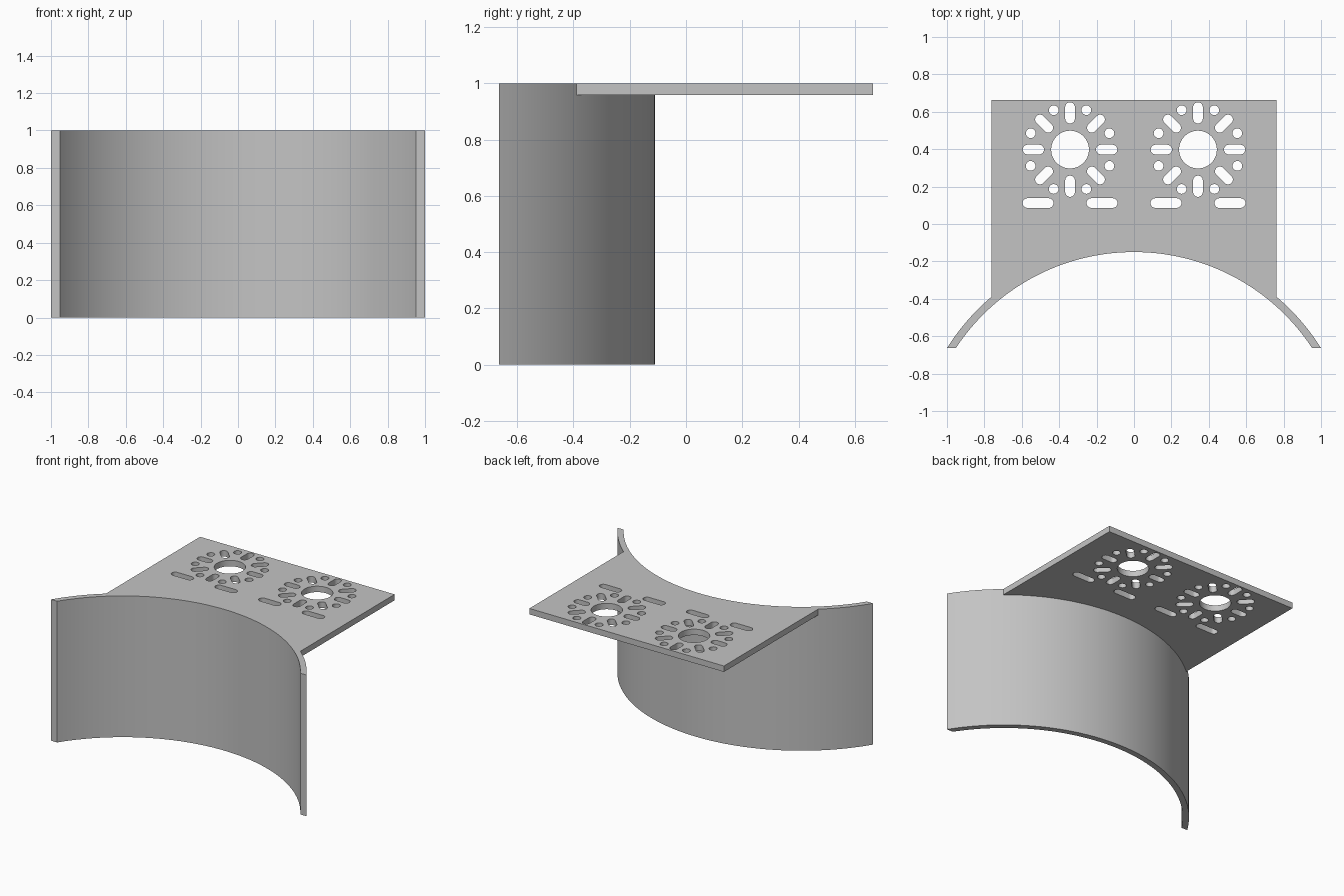
import bpy, bmesh
from math import sin, cos, acos, pi, radians

if "Cube" in bpy.data.objects:
    bpy.data.objects.remove(bpy.data.objects["Cube"])

CENTER_Y, R_IN, R_OUT = -1.29, 1.14, 1.18   # curved wall
HALF_W, FRONT, BACK = 0.762, -0.664, 0.664  # plate width and depth limits
PLATE_Z, TOP = 0.958, 1.0

grey = bpy.data.materials.new("plain grey")
grey.use_nodes = True
grey.diffuse_color = (0.55, 0.55, 0.55, 1)
grey.node_tree.nodes["Principled BSDF"].inputs["Base Color"].default_value = (0.55, 0.55, 0.55, 1)


def arc(cx, cy, r, start, end, n):
    return [(cx + r * cos(start + (end - start) * i / n),
             cy + r * sin(start + (end - start) * i / n)) for i in range(n + 1)]


def wall_arc(r, half, n=64):
    """Arc about the wall axis, running from +x to -x."""
    return arc(0, CENTER_Y, r, pi / 2 - half, pi / 2 + half, n)


def slot(cx, cy, length, r, angle):
    """Outline of a round-ended slot."""
    d = (length / 2 - r)
    dx, dy = d * cos(angle), d * sin(angle)
    return (arc(cx + dx, cy + dy, r, angle - pi / 2, angle + pi / 2, 10)
            + arc(cx - dx, cy - dy, r, angle + pi / 2, angle + 3 * pi / 2, 10))


def prisms(name, outlines, z0, z1):
    """One object made of vertical prisms."""
    bm = bmesh.new()
    for pts in outlines:
        low = [bm.verts.new((x, y, z0)) for x, y in pts]
        high = [bm.verts.new((x, y, z1)) for x, y in pts]
        bm.faces.new(low[::-1])
        bm.faces.new(high)
        for i in range(len(pts)):
            j = (i + 1) % len(pts)
            bm.faces.new((low[i], low[j], high[j], high[i]))
    bmesh.ops.recalc_face_normals(bm, faces=bm.faces)
    mesh = bpy.data.meshes.new(name)
    bm.to_mesh(mesh)
    bm.free()
    obj = bpy.data.objects.new(name, mesh)
    bpy.context.collection.objects.link(obj)
    mesh.materials.append(grey)
    return obj


def combine(target, other, operation):
    """Apply a boolean and remove the helper."""
    other.hide_render = True
    mod = target.modifiers.new("combine", 'BOOLEAN')
    mod.operation, mod.solver, mod.object = operation, 'EXACT', other
    bpy.ops.object.select_all(action='DESELECT')
    bpy.context.view_layer.objects.active = target
    target.select_set(True)
    bpy.ops.object.modifier_apply(modifier=mod.name)
    bpy.data.objects.remove(other)


# Curved wall, its ends cut square to the front
inner, outer = (wall_arc(r, acos((FRONT - CENTER_Y) / r)) for r in (R_IN, R_OUT))
bracket = prisms("mounting_bracket", [outer + inner[::-1]], 0, TOP)

# Flat plate whose front edge runs inside the wall thickness
mid = (R_IN + R_OUT) / 2
edge = wall_arc(mid, pi / 2 - acos(HALF_W / mid))
plate = prisms("plate", [edge + [(-HALF_W, BACK), (HALF_W, BACK)]], PLATE_Z, TOP)

# Two hole patterns: bore, radial slots, pin holes and base slots
holes = []
for side in (-1, 1):
    cx, cy = side * 0.342, 0.398
    holes.append(arc(cx, cy, 0.101, 0, 2 * pi, 48)[:-1])
    for k in range(8):
        a = k * pi / 4
        holes.append(slot(cx + 0.196 * cos(a), cy + 0.196 * sin(a), 0.114, 0.026, a))
        a += pi / 8
        holes.append(arc(cx + 0.228 * cos(a), cy + 0.228 * sin(a), 0.026, 0, 2 * pi, 20)[:-1])
    for dx in (-0.171, 0.171):
        holes.append(slot(cx + dx, 0.112, 0.166, 0.026, 0))
combine(plate, prisms("hole_cutter", holes, PLATE_Z - 0.1, TOP + 0.1), 'DIFFERENCE')
combine(bracket, plate, 'UNION')

bpy.ops.object.shade_smooth_by_angle(angle=radians(30))
